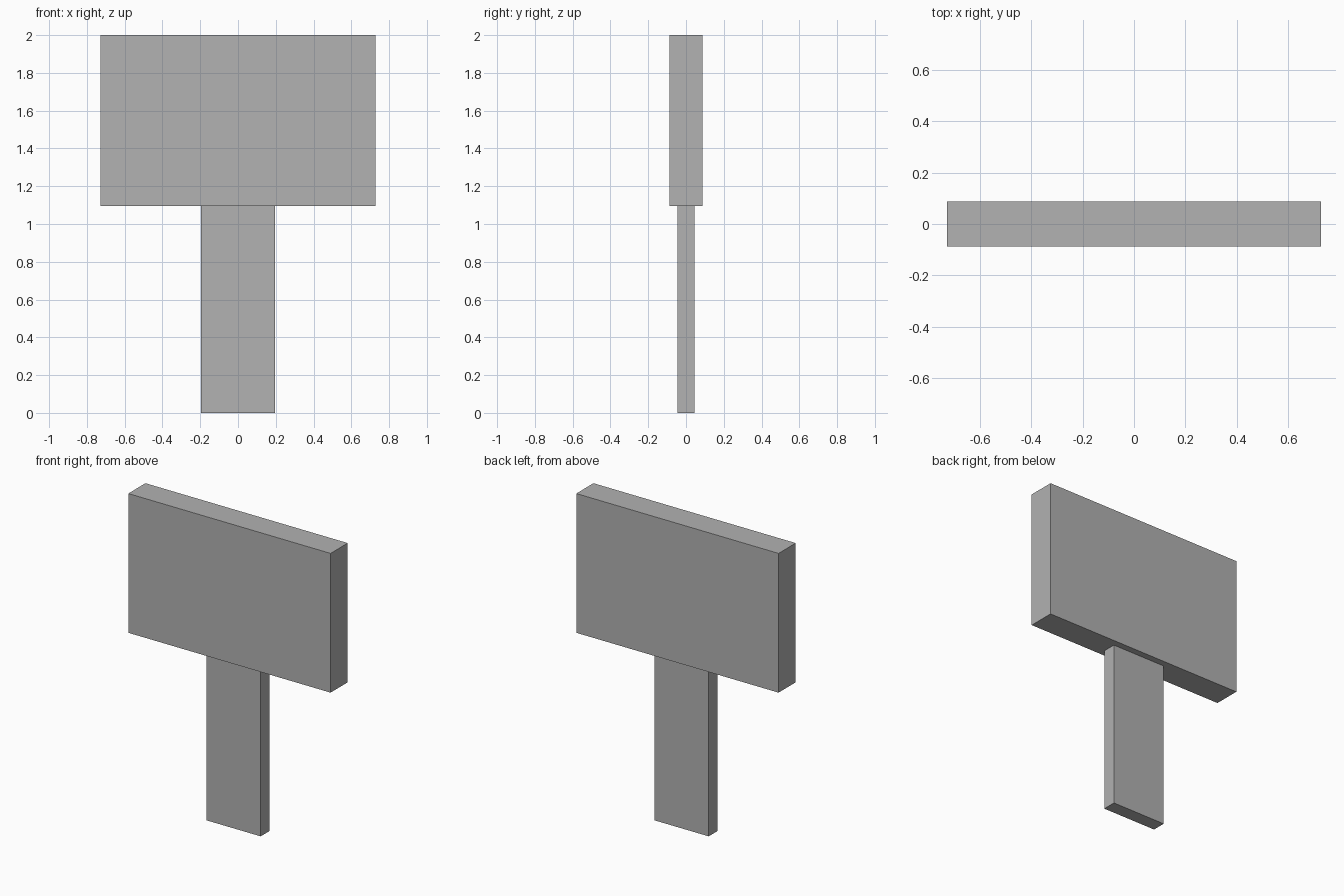
import bpy
import bmesh
from mathutils import Matrix, Vector

cube = bpy.data.objects.get("Cube")
if cube:
    bpy.data.objects.remove(cube, do_unlink=True)

# One plain grey for the whole sign
grey = bpy.data.materials.new("plain_grey")
grey.use_nodes = True
colour = (0.445, 0.445, 0.445, 1)
grey.diffuse_color = colour
grey.node_tree.nodes["Principled BSDF"].inputs["Base Color"].default_value = colour


def box(name, width, depth, bottom, top):
    """Flat-faced box centred on x and y, spanning bottom to top."""
    mesh = bpy.data.meshes.new(name)
    bm = bmesh.new()
    place = Matrix.Translation(Vector((0, 0, (bottom + top) / 2)))
    scale = Matrix.Diagonal((width, depth, top - bottom, 1))
    bmesh.ops.create_cube(bm, size=1, matrix=place @ scale)
    bm.to_mesh(mesh)
    bm.free()
    mesh.materials.append(grey)
    obj = bpy.data.objects.new(name, mesh)
    bpy.context.collection.objects.link(obj)
    return obj


board_bottom = 1.094

# Flat post carrying the thicker board
box("post", 0.39, 0.09, 0, board_bottom)
box("sign_board", 1.456, 0.176, board_bottom, 2)
